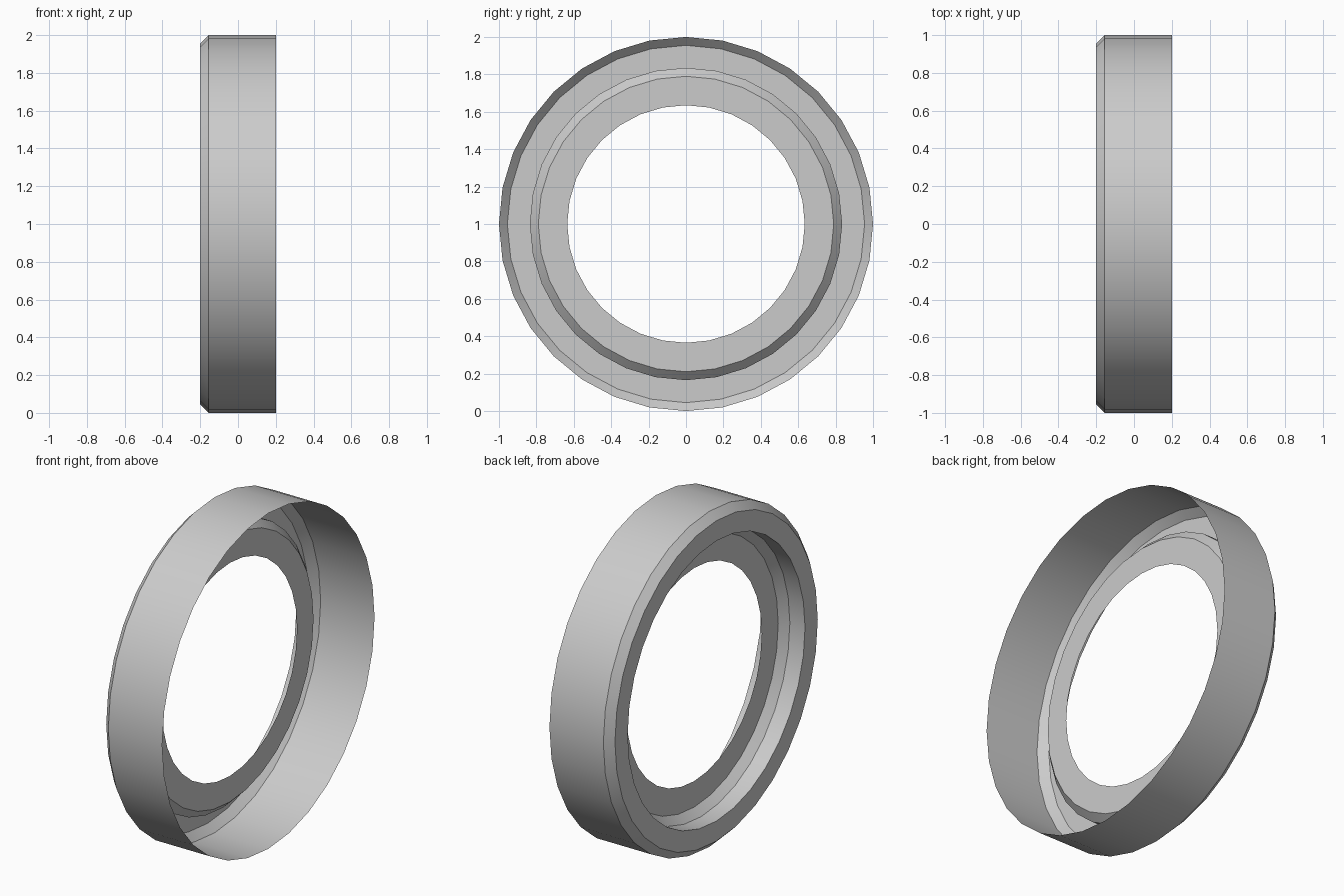
import bpy
import bmesh
import math
from mathutils import Vector

cube = bpy.data.objects.get("Cube")
if cube:
    bpy.data.objects.remove(cube, do_unlink=True)

SIDES = 32

# Matte grey finish
grey = bpy.data.materials.new("Light grey")
grey.use_nodes = True
colour = (0.6, 0.6, 0.6, 1.0)
grey.diffuse_color = colour
grey.node_tree.nodes["Principled BSDF"].inputs["Base Color"].default_value = colour

# Cross-section (x, radius): open wall, chamfer, face, recess wall, recess bevel, inner flange
profile = [(0.2, 1.0), (-0.155, 1.0), (-0.2, 0.955), (-0.2, 0.835),
           (-0.1, 0.835), (-0.055, 0.79), (-0.055, 0.635)]

# Revolve the section around the x axis
bm = bmesh.new()
verts = [bm.verts.new((x, 0, r)) for x, r in profile]
edges = [bm.edges.new(pair) for pair in zip(verts, verts[1:])]
bmesh.ops.spin(bm, geom=verts + edges, cent=(0, 0, 0), axis=(1, 0, 0),
               angle=math.tau, steps=SIDES, use_merge=True)
bmesh.ops.remove_doubles(bm, verts=bm.verts[:], dist=0.0005)

# Point the shell's faces outward
bmesh.ops.recalc_face_normals(bm, faces=bm.faces[:])
bm.normal_update()
wall = max(bm.faces, key=lambda f: f.calc_center_median().x)
centre = wall.calc_center_median()
if wall.normal.dot(Vector((0, centre.y, centre.z))) < 0:
    bmesh.ops.reverse_faces(bm, faces=bm.faces[:])

mesh = bpy.data.meshes.new("ring_shell")
bm.to_mesh(mesh)
bm.free()
mesh.materials.append(grey)
ring = bpy.data.objects.new("ring_shell", mesh)
ring.location.z = 1.0
bpy.context.collection.objects.link(ring)

# Smooth around the ring, crisp at the bevels
bpy.ops.object.select_all(action="DESELECT")
ring.select_set(True)
bpy.context.view_layer.objects.active = ring
bpy.ops.object.shade_smooth_by_angle(angle=math.radians(30))
